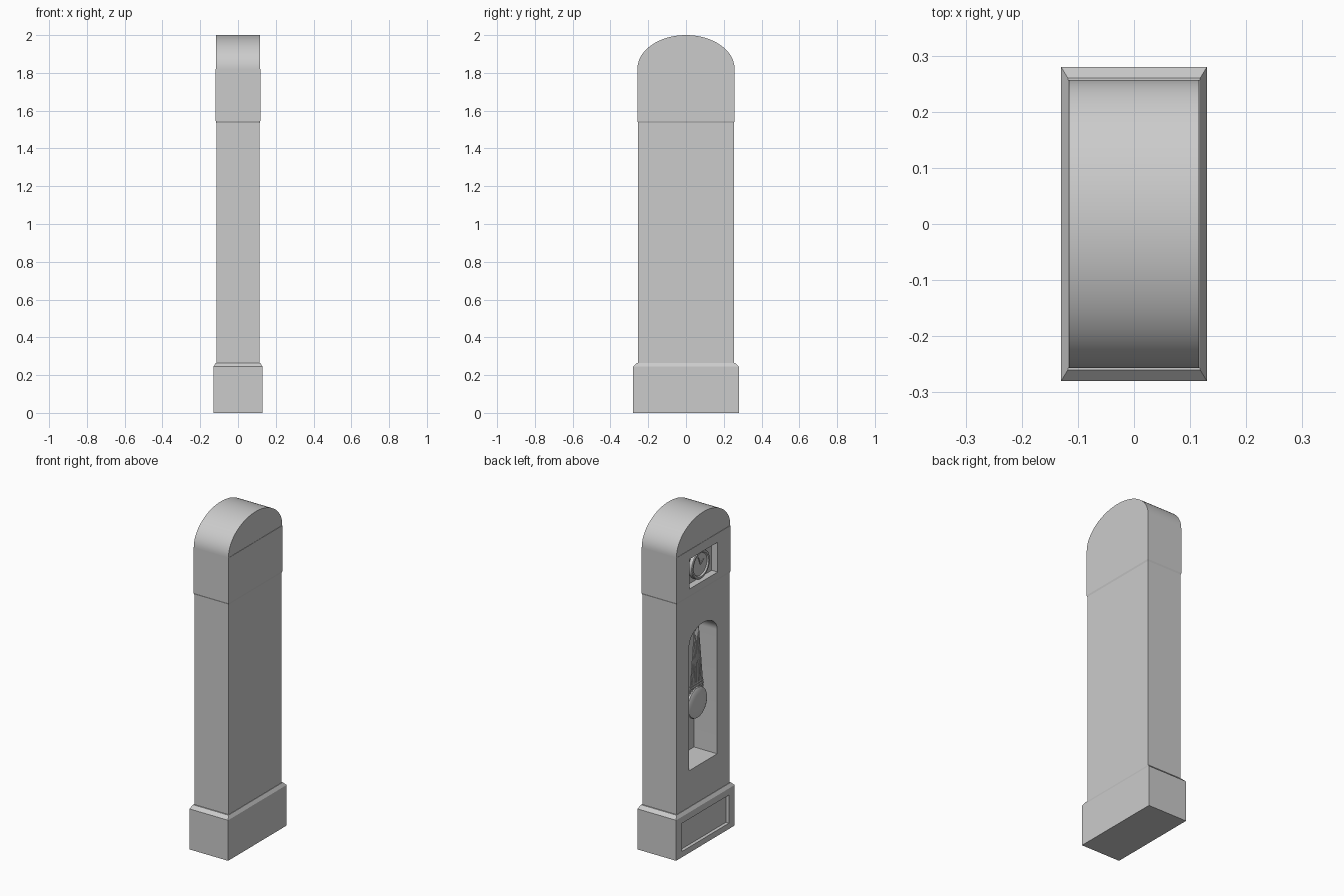
import bpy, bmesh
from math import pi, cos, sin, radians
from mathutils import Vector

if "Cube" in bpy.data.objects:
    bpy.data.objects.remove(bpy.data.objects["Cube"])


def new_object(name, bm):
    bmesh.ops.recalc_face_normals(bm, faces=bm.faces[:])
    me = bpy.data.meshes.new(name)
    bm.to_mesh(me)
    bm.free()
    ob = bpy.data.objects.new(name, me)
    bpy.context.collection.objects.link(ob)
    return ob


def smooth(ob):
    bpy.ops.object.select_all(action='DESELECT')
    ob.select_set(True)
    bpy.context.view_layer.objects.active = ob
    bpy.ops.object.shade_smooth_by_angle(angle=radians(30))


def stacked(name, levels):
    """Rectangular case lofted through (half_x, half_y, z) levels."""
    bm = bmesh.new()
    loops = [[bm.verts.new((sx * hx, sy * hy, z))
              for sx, sy in ((-1, -1), (1, -1), (1, 1), (-1, 1))] for hx, hy, z in levels]
    for a, b in zip(loops, loops[1:]):
        for i in range(4):
            j = (i + 1) % 4
            bm.faces.new((a[i], a[j], b[j], b[i]))
    bm.faces.new(loops[0])
    bm.faces.new(loops[-1])
    return new_object(name, bm)


def prism(name, outline, x0, x1):
    """Extrude a (y, z) outline along x."""
    bm = bmesh.new()
    face = bm.faces.new([bm.verts.new((x0, y, z)) for y, z in outline])
    ext = bmesh.ops.extrude_face_region(bm, geom=[face])['geom']
    bmesh.ops.translate(bm, vec=(x1 - x0, 0, 0),
                        verts=[v for v in ext if isinstance(v, bmesh.types.BMVert)])
    return new_object(name, bm)


def arch(half, bottom, spring, top, n=32):
    pts = [(-half, bottom), (half, bottom)]
    return pts + [(half * cos(pi * i / n), spring + (top - spring) * sin(pi * i / n))
                  for i in range(n + 1)]


def rect(half, bottom, top):
    return [(-half, bottom), (half, bottom), (half, top), (-half, top)]


def cut(ob, outline, x0, x1):
    cutter = prism("cutter", outline, x0, x1)
    cutter.hide_render = True
    mod = ob.modifiers.new("opening", 'BOOLEAN')
    mod.operation, mod.solver, mod.object = 'DIFFERENCE', 'EXACT', cutter
    bpy.ops.object.select_all(action='DESELECT')
    bpy.context.view_layer.objects.active = ob
    ob.select_set(True)
    bpy.ops.object.modifier_apply(modifier=mod.name)
    bpy.data.objects.remove(cutter)


def lathe(name, profile, z, n=40):
    """Spin an (x, radius) profile round a horizontal x axis at height z."""
    bm = bmesh.new()
    rings = [[bm.verts.new((x, r * cos(2 * pi * i / n), z + r * sin(2 * pi * i / n)))
              for i in range(n)] for x, r in profile]
    for a, b in zip(rings, rings[1:]):
        for i in range(n):
            j = (i + 1) % n
            bm.faces.new((a[i], a[j], b[j], b[i]))
    bm.faces.new(rings[0])
    bm.faces.new(rings[-1])
    ob = new_object(name, bm)
    smooth(ob)
    return ob


def rod(name, p, q, r):
    p, q = Vector(p), Vector(q)
    bm = bmesh.new()
    bmesh.ops.create_cone(bm, cap_ends=True, segments=10, radius1=r, radius2=r,
                          depth=(q - p).length)
    ob = new_object(name, bm)
    ob.location = (p + q) / 2
    ob.rotation_euler = (q - p).to_track_quat('Z', 'Y').to_euler()
    smooth(ob)
    return ob


# Plinth with sloped top and a recessed panel
base = stacked("base", [(.13, .28, 0), (.13, .28, .245), (.118, .26, .265)])
cut(base, rect(.225, .035, .205), -.2, -.11)

# Trunk with arched pendulum opening
trunk = stacked("trunk", [(.115, .253, .265), (.115, .253, 1.535)])
cut(trunk, arch(.134, .485, 1.235, 1.33), -.2, .04)
smooth(trunk)

# Hood with dial opening, and arched top
hood = stacked("hood", [(.115, .253, 1.535), (.118, .257, 1.545), (.118, .257, 1.82)])
cut(hood, rect(.134, 1.585, 1.765), -.2, -.078)
hood_arch = prism("hood_arch", arch(.257, 1.82, 1.822, 2.0, 48), -.116, .116)
smooth(hood_arch)

# Clock dial with raised bezel
DIAL_Z = 1.677
lathe("dial", [(-.076, .086), (-.098, .086), (-.102, .082), (-.102, .072),
               (-.094, .066)], DIAL_Z)

# Clock hands
for name, y, z in (("hour_hand", -.03, .022), ("minute_hand", .02, .05)):
    rod(name, (-.096, 0, DIAL_Z), (-.096, y, DIAL_Z + z), .0025)

# Pendulum: fan of rods, cross bars and bob
PX = -.07
for i in range(-4, 5):
    rod("pendulum_rod", (PX, .003 * i, 1.33), (PX, .015 * i, .91), .004)
for z, half in ((.935, .064), (.95, .062), (1.3, .018)):
    rod("pendulum_bar", (PX, -half, z), (PX, half, z), .005)
lathe("pendulum_bob", [(PX + .014, .078), (PX + .008, .09), (PX, .094), (PX - .008, .09),
                       (PX - .014, .078), (PX - .017, .04)], .836)
